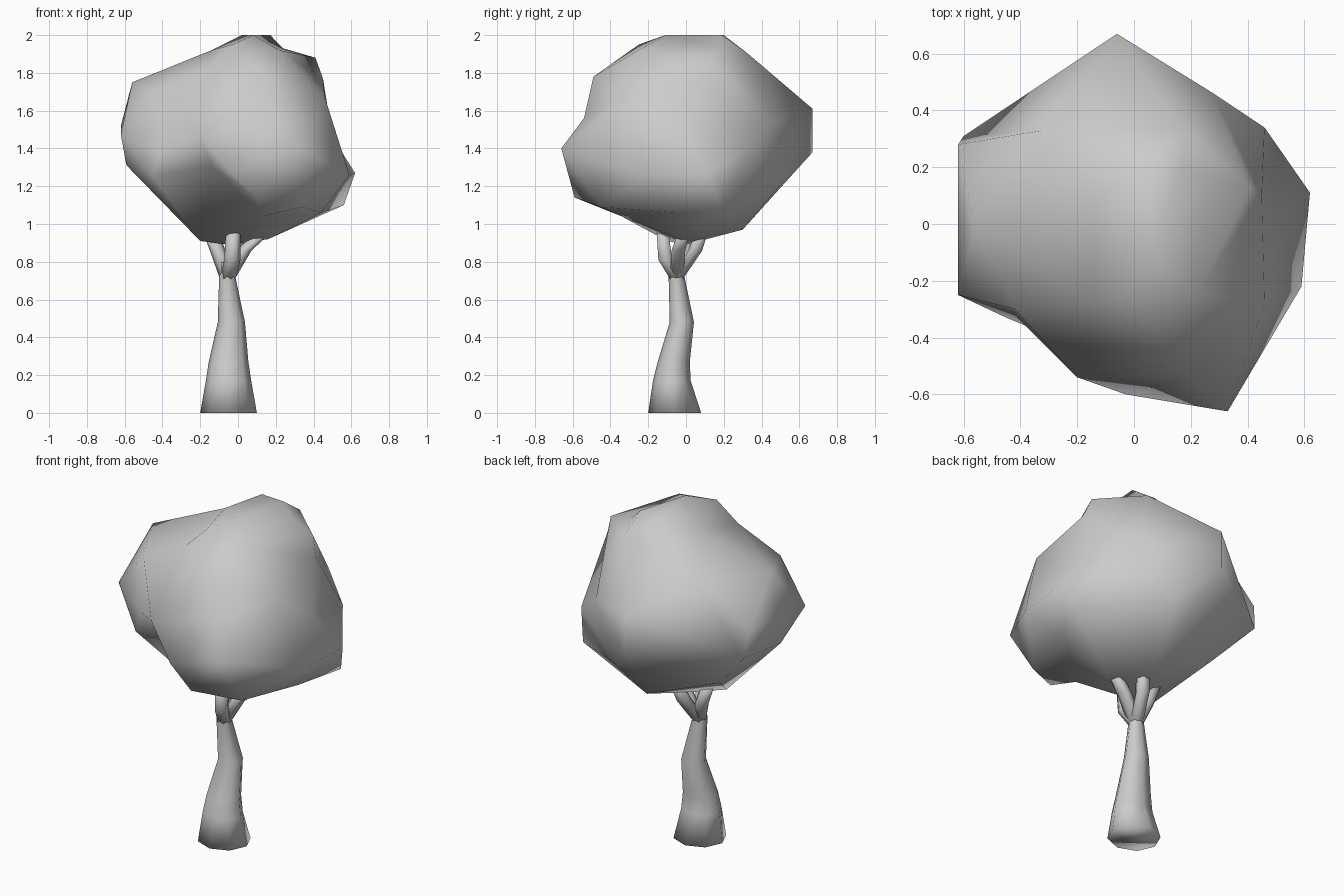
import bpy, bmesh, math
from mathutils import Vector


def finish(bm, name):
    bmesh.ops.recalc_face_normals(bm, faces=bm.faces[:])
    for f in bm.faces:
        f.smooth = True
    me = bpy.data.meshes.new(name)
    bm.to_mesh(me)
    bm.free()
    ob = bpy.data.objects.new(name, me)
    bpy.context.collection.objects.link(ob)
    return ob


def limb(name, rings, sides):
    """Loft horizontal elliptical rings: (x, y, z, radius_x, radius_y)."""
    bm = bmesh.new()
    loops = []
    for x, y, z, rx, ry in rings:
        loops.append([bm.verts.new((x + rx * math.cos(2 * math.pi * i / sides),
                                    y + ry * math.sin(2 * math.pi * i / sides), z))
                      for i in range(sides)])
    for a, b in zip(loops, loops[1:]):
        for i in range(sides):
            j = (i + 1) % sides
            bm.faces.new((a[i], a[j], b[j], b[i]))
    bm.faces.new(loops[0])
    bm.faces.new(loops[-1])
    return finish(bm, name)


# Canopy: lumpy low-poly ball, connected over a sphere and pushed out to its corners
corners = [
    # crown
    (0.08, -0.11, 2.0), (0.02, 0.2, 2.0), (0.17, 0.19, 2.0), (-0.14, 0.08, 1.92),
    (-0.03, -0.25, 1.95), (0.18, 0.33, 1.90), (0.41, 0.13, 1.88), (0.22, -0.25, 1.92),
    (0.24, 0.17, 1.93),
    # shoulder
    (0.46, -0.28, 1.67), (0.15, -0.49, 1.78), (-0.15, -0.28, 1.83), (-0.42, -0.30, 1.70),
    (-0.56, -0.01, 1.75), (-0.32, 0.33, 1.75), (0.45, 0.10, 1.77),
    # waist
    (-0.06, 0.67, 1.61), (-0.06, 0.67, 1.38), (0.28, 0.46, 1.53), (0.46, 0.34, 1.40),
    (0.50, 0.0, 1.46), (0.62, 0.11, 1.27), (0.59, -0.22, 1.26), (0.33, -0.66, 1.40),
    (0.20, -0.54, 1.56), (-0.2, -0.54, 1.46), (-0.62, -0.25, 1.47), (-0.62, 0.02, 1.50),
    (-0.62, 0.28, 1.52), (-0.60, 0.31, 1.36), (-0.59, -0.06, 1.31), (-0.42, -0.32, 1.37),
    (-0.14, -0.46, 1.31),
    # underside
    (-0.45, -0.33, 1.25), (-0.03, -0.60, 1.27), (0.10, -0.59, 1.14), (0.34, -0.45, 1.09),
    (0.13, -0.34, 1.04), (0.56, 0.18, 1.10), (0.44, -0.05, 1.06), (0.12, 0.50, 1.21),
    (-0.38, 0.22, 1.12), (0.05, 0.30, 0.97), (-0.2, -0.10, 0.91), (0.16, -0.03, 0.92),
    (-0.04, 0.0, 0.89),
]
centre = Vector((0, 0, 1.42))
bm = bmesh.new()
verts = [bm.verts.new((Vector(c) - centre).normalized()) for c in corners]
bmesh.ops.convex_hull(bm, input=verts)
for v, c in zip(verts, corners):
    v.co = c
finish(bm, "canopy")

# Trunk: flared base, slight bend, narrow neck
limb("trunk", [(-0.05, -0.06, 0.0, 0.15, 0.14), (-0.05, -0.075, 0.17, 0.12, 0.10),
               (-0.05, -0.065, 0.27, 0.105, 0.085), (-0.035, -0.022, 0.48, 0.072, 0.064),
               (-0.057, -0.05, 0.72, 0.043, 0.042), (-0.045, -0.045, 0.80, 0.05, 0.045)], 8)

# Branches: fork from the neck into the canopy (bend point, tip)
forks = {
    "right_branch": ((0.03, -0.04, 0.86), (0.14, -0.01, 0.96)),
    "left_branch": ((-0.10, -0.01, 0.84), (-0.15, 0.0, 0.97)),
    "front_branch": ((-0.03, -0.11, 0.81), (-0.025, -0.125, 0.97)),
    "back_branch": ((-0.02, 0.05, 0.86), (0.01, 0.09, 0.98)),
}
for name, (bend, tip) in forks.items():
    limb(name, [(-0.056, -0.05, 0.71, 0.04, 0.04), (*bend, 0.042, 0.042),
                (*tip, 0.04, 0.036)], 6)
